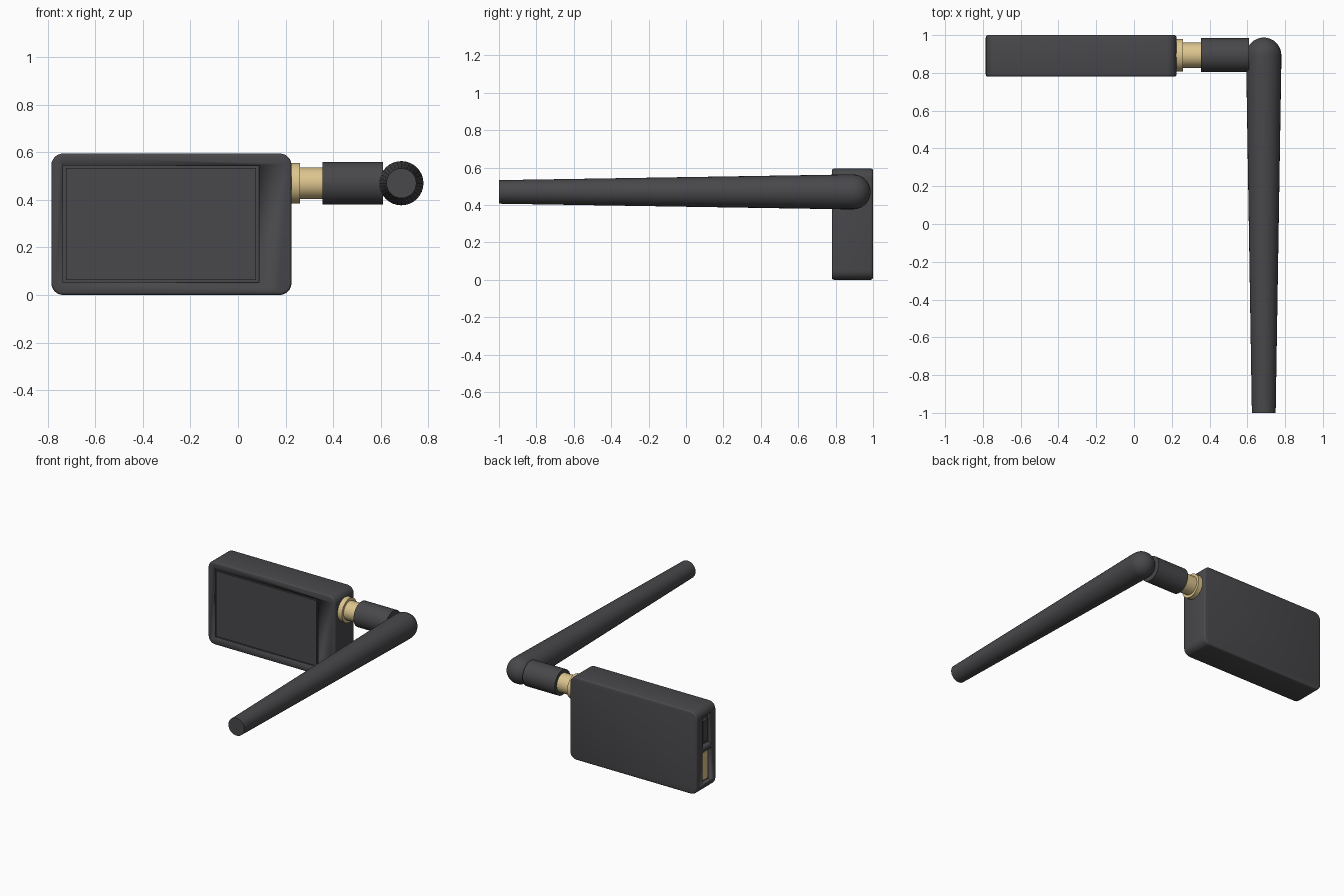
import bpy, bmesh, math
from mathutils import Vector, Matrix

if "Cube" in bpy.data.objects:
    bpy.data.objects.remove(bpy.data.objects["Cube"])


def material(name, rgb):
    m = bpy.data.materials.new(name)
    m.use_nodes = True
    m.diffuse_color = (*rgb, 1)
    m.node_tree.nodes["Principled BSDF"].inputs["Base Color"].default_value = (*rgb, 1)
    return m


CHARCOAL = material("charcoal plastic", (0.065, 0.065, 0.07))
GOLD = material("brass", (0.72, 0.56, 0.27))


def finish(name, bm, mat, angle=35):
    bmesh.ops.recalc_face_normals(bm, faces=bm.faces)
    mesh = bpy.data.meshes.new(name)
    bm.to_mesh(mesh)
    bm.free()
    mesh.materials.append(mat)
    ob = bpy.data.objects.new(name, mesh)
    bpy.context.collection.objects.link(ob)
    bpy.ops.object.select_all(action="DESELECT")
    ob.select_set(True)
    bpy.context.view_layer.objects.active = ob
    bpy.ops.object.shade_smooth_by_angle(angle=math.radians(angle))
    return ob


def box_mesh(lo, hi):
    lo, hi = Vector(lo), Vector(hi)
    bm = bmesh.new()
    bmesh.ops.create_cube(bm, size=1, matrix=Matrix.Translation((lo + hi) / 2)
                          @ Matrix.Diagonal((*(hi - lo), 1)))
    return bm


def box(name, lo, hi, mat):
    return finish(name, box_mesh(lo, hi), mat)


def lathe(name, profile, origin, turn, mat, sides=32):
    """Spin (radius, height) points about z, then turn the axis and move it."""
    bm = bmesh.new()
    verts = [bm.verts.new((r, 0, h)) for r, h in profile]
    edges = [bm.edges.new(pair) for pair in zip(verts, verts[1:])]
    bmesh.ops.spin(bm, geom=verts + edges, cent=(0, 0, 0), axis=(0, 0, 1),
                   angle=math.tau, steps=sides)
    bmesh.ops.remove_doubles(bm, verts=bm.verts, dist=1e-4)
    bmesh.ops.transform(bm, matrix=Matrix.Translation(origin) @ turn, verts=bm.verts)
    return finish(name, bm, mat)


def cut(target, cutter):
    mod = target.modifiers.new(cutter.name, "BOOLEAN")
    mod.operation, mod.object, mod.solver = "DIFFERENCE", cutter, "EXACT"
    cutter.hide_render = True
    cutter.hide_set(True)


# Case: rounded outline, with finely softened front and back rims
X0, X1, Y0, Y1, TOP = -0.785, 0.225, 0.78, 1.0, 0.595
bm = box_mesh((X0, Y0, 0), (X1, Y1, TOP))
corners = [e for e in bm.edges if abs(e.verts[0].co.y - e.verts[1].co.y) > 0.1]
bmesh.ops.bevel(bm, geom=corners, offset=0.05, segments=6, profile=0.5, affect="EDGES")
rims = [e for e in bm.edges if abs(e.verts[0].co.y - e.verts[1].co.y) < 0.001]
bmesh.ops.bevel(bm, geom=rims, offset=0.012, segments=3, profile=0.5, affect="EDGES")
case = finish("case", bm, CHARCOAL)

# Groove around the front panel
PX0, PX1, PZ0, PZ1, GAP, DEPTH = -0.735, 0.088, 0.052, 0.545, 0.012, 0.012
cut(case, box("groove_cutter", (PX0, Y0 - 0.1, PZ0), (PX1, Y0 + DEPTH, PZ1), CHARCOAL))
box("front_panel", (PX0 + GAP, Y0, PZ0 + GAP), (PX1 - GAP, Y0 + 0.03, PZ1 - GAP), CHARCOAL)

# Switch slot and port in the end of the case
SY0, SY1 = 0.835, 0.935
for name, z0, z1 in (("switch", 0.32, 0.54), ("port", 0.055, 0.285)):
    cut(case, box(name + "_cutter", (X0 - 0.1, SY0, z0), (X0 + 0.03, SY1, z1), CHARCOAL))
box("switch_slider", (X0 + 0.01, SY0 + 0.02, 0.345), (X0 + 0.05, SY1 - 0.02, 0.5), CHARCOAL)
box("port_contact", (X0 + 0.015, SY0 + 0.015, 0.07), (X0 + 0.05, SY1 - 0.015, 0.27), GOLD)

# Threaded connector: flange and neck along x
AY, AZ = 0.894, 0.47
ALONG_X = Matrix.Rotation(math.pi / 2, 4, "Y")
lathe("connector", [(0, 0.2), (0.086, 0.2), (0.086, 0.26), (0.067, 0.26), (0.067, 0.37), (0, 0.37)],
      (0, AY, AZ), ALONG_X, GOLD)

# Hinge barrel
lathe("hinge_barrel", [(0, 0.355), (0.09, 0.355), (0.09, 0.61), (0, 0.61)],
      (0, AY, AZ), ALONG_X, CHARCOAL)

# Antenna: tapered rod ending in a round elbow
JX, R = 0.687, 0.093
dome = [(R * math.cos(a), -R * math.sin(a)) for a in
        (math.pi / 2 * (1 - i / 10) for i in range(11))]
dome[0] = (0, -R)
lathe("antenna", dome + [(R, 0.045), (0.063, AY + 1), (0, AY + 1)],
      (JX, AY, AZ), Matrix.Rotation(math.pi / 2, 4, "X"), CHARCOAL)
